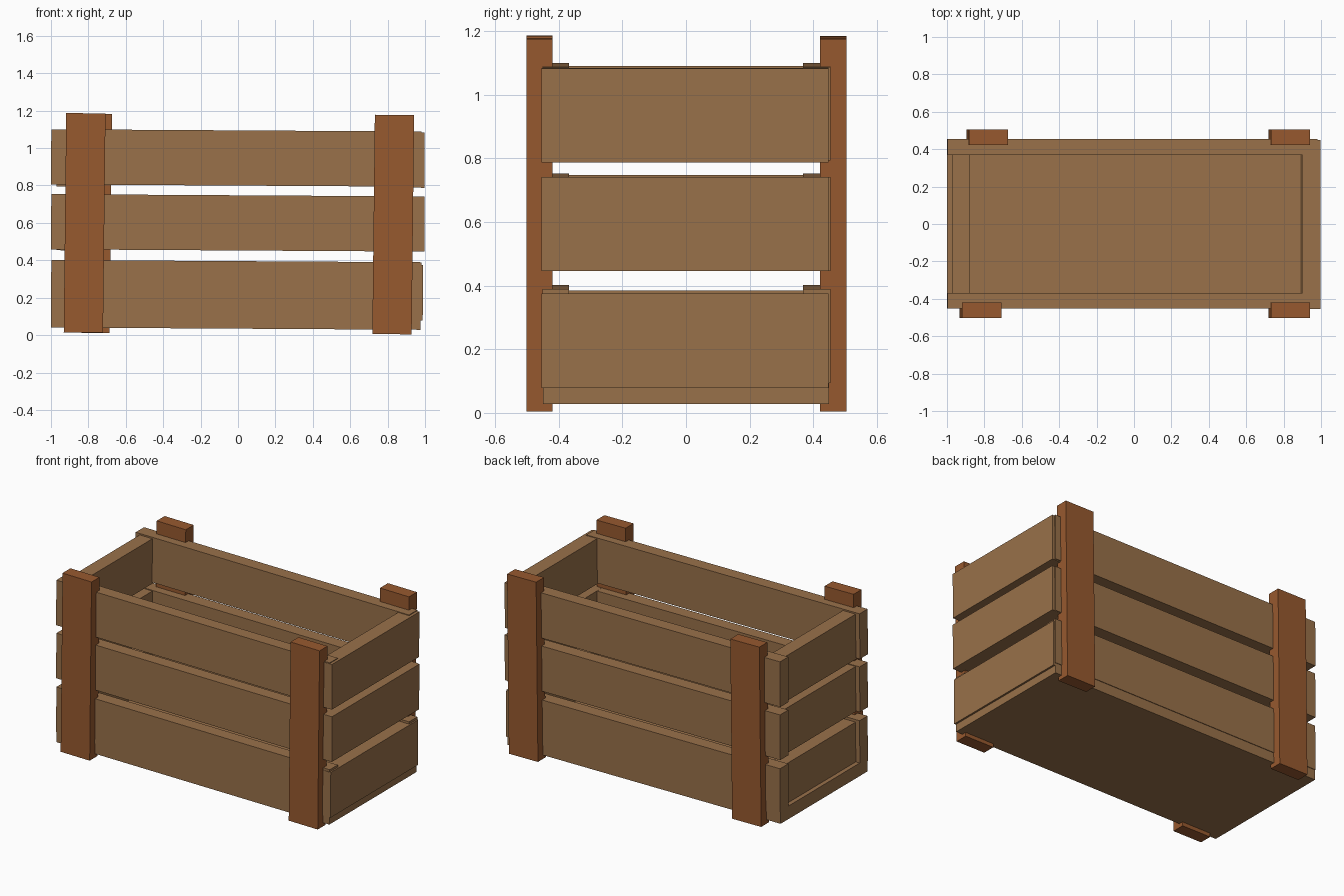
import bpy
from math import radians

if "Cube" in bpy.data.objects:
    bpy.data.objects.remove(bpy.data.objects["Cube"])


def material(name, color):
    m = bpy.data.materials.new(name)
    m.diffuse_color = (*color, 1)
    m.use_nodes = True
    m.node_tree.nodes["Principled BSDF"].inputs["Base Color"].default_value = m.diffuse_color
    return m


SLAT = material("slat_wood", (0.32, 0.165, 0.068))
POST = material("post_wood", (0.31, 0.10, 0.028))


def board(name, center, size, mat, tilt=0.0):
    """Rectangular plank, tilted by a few tenths of a degree about y."""
    bpy.ops.mesh.primitive_cube_add(size=1, location=center,
                                    rotation=(0, radians(tilt), 0))
    ob = bpy.context.object
    ob.name = name
    ob.scale = size
    bpy.ops.object.transform_apply(location=False, rotation=False, scale=True)
    ob.data.materials.append(mat)
    return ob


# Floor board
board("floor", (-0.012, 0, 0.077), (1.975, 0.90, 0.085), SLAT, 0.35)

# Three levels of slats: long side, left end (inset) and right end (overlapping)
levels = [
    # level, long z, left z, right z, right x
    ("bottom", 0.248, 0.237, 0.227, 0.940),
    ("middle", 0.600, 0.601, 0.594, 0.949),
    ("top", 0.947, 0.943, 0.936, 0.949),
]
for level, z_long, z_left, z_right, x_right in levels:
    board(f"front_slat_{level}", (-0.01, -0.41, z_long),
          (1.978, 0.083, 0.295), SLAT, 0.35)
    board(f"back_slat_{level}", (-0.01, 0.411, z_long),
          (1.978, 0.086, 0.295), SLAT, 0.35)
    board(f"left_slat_{level}", (-0.924, 0, z_left),
          (0.092, 0.75, 0.295), SLAT, 0.35)
    board(f"right_slat_{level}", (x_right, -0.003, z_right),
          (0.097, 0.903, 0.296), SLAT, 0.35)

# Corner posts
posts = [
    ("front_left_post", -0.820, -0.461, 0.600),
    ("front_right_post", 0.830, -0.461, 0.591),
    ("back_left_post", -0.785, 0.463, 0.598),
    ("back_right_post", 0.830, 0.463, 0.591),
]
for name, x, y, z in posts:
    board(name, (x, y, z), (0.210, 0.082, 1.172), POST, 0.65)
